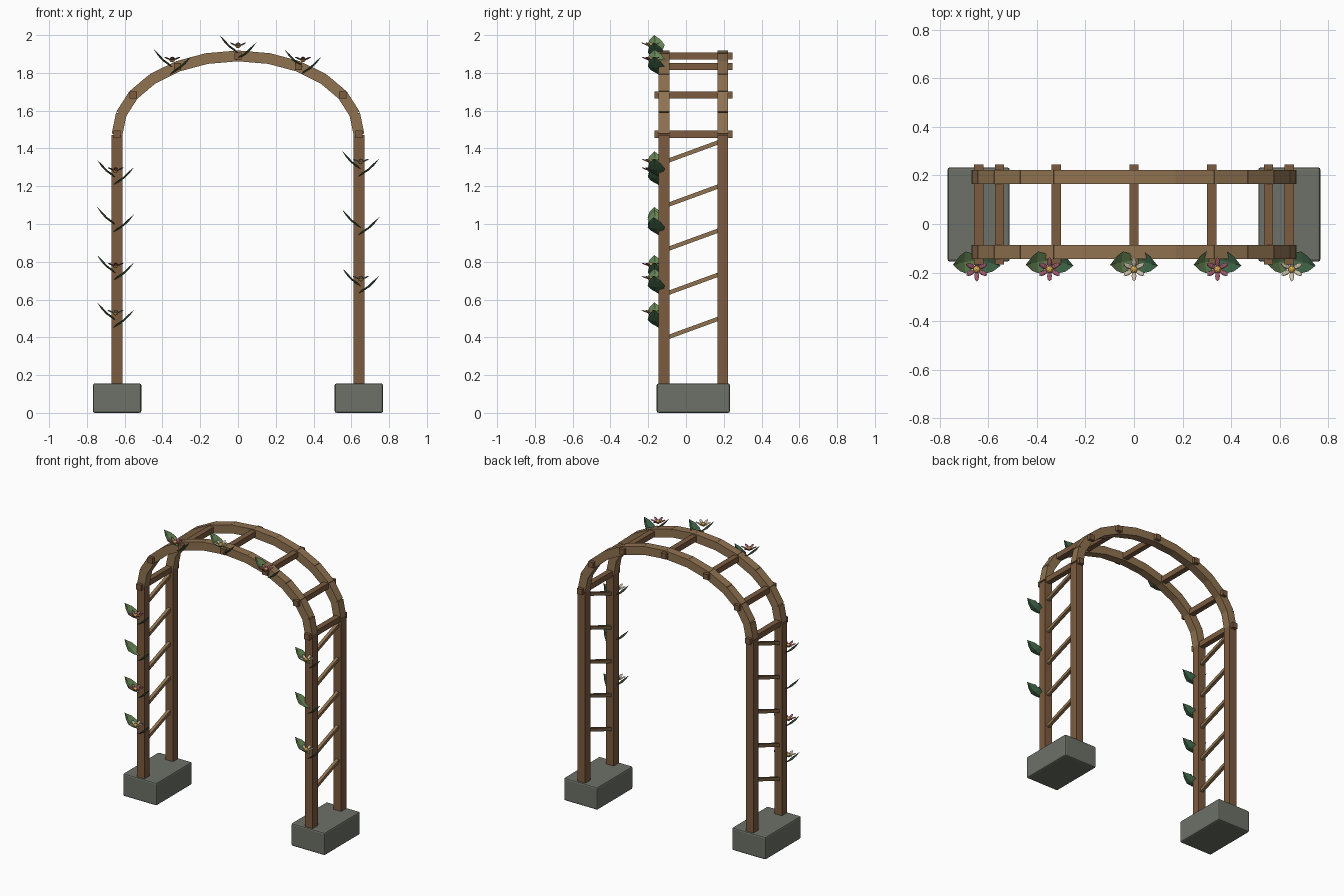
import bpy, bmesh, math
from mathutils import Matrix, Vector

if "Cube" in bpy.data.objects:
    bpy.data.objects.remove(bpy.data.objects["Cube"])

POST_X, Y_MID, Y_OFF = 0.64, 0.039, 0.155
SPRING_Z, RISE, BAR = 1.475, 0.415, 0.057


def material(name, rgb):
    m = bpy.data.materials.new(name)
    m.diffuse_color = (*rgb, 1)
    m.use_nodes = True
    m.node_tree.nodes["Principled BSDF"].inputs["Base Color"].default_value = m.diffuse_color
    return m


wood = material("brown_wood", (0.20, 0.105, 0.05))
light_wood = material("light_wood", (0.28, 0.17, 0.082))
stone = material("stone", (0.15, 0.165, 0.135))
green = material("light_leaf", (0.13, 0.23, 0.09))
dark_green = material("dark_leaf", (0.05, 0.13, 0.065))
pink = material("pink_petal", (0.36, 0.10, 0.16))
cream = material("cream_petal", (0.65, 0.55, 0.42))
gold = material("flower_gold", (0.70, 0.42, 0.08))


def finish(name, bm, mat):
    me = bpy.data.meshes.new(name)
    bm.to_mesh(me)
    bm.free()
    me.materials.append(mat)
    ob = bpy.data.objects.new(name, me)
    bpy.context.collection.objects.link(ob)
    return ob


def box(name, loc, size, mat, rot=Matrix()):
    bm = bmesh.new()
    bmesh.ops.create_cube(bm, size=1, matrix=Matrix.Translation(loc) @ rot @ Matrix.Diagonal((*size, 1)))
    return finish(name, bm, mat)


def arch_point(deg):
    a = math.radians(deg)
    return Vector((POST_X * math.cos(a), 0, SPRING_Z + RISE * math.sin(a)))


# stone feet, posts and slanted side slats
for side, sx in (("left", -POST_X), ("right", POST_X)):
    foot = box(side + "_foot", (sx, Y_MID, 0.078), (0.256, 0.388, 0.156), stone)
    bev = foot.modifiers.new("bevel", 'BEVEL')
    bev.width, bev.segments = 0.01, 2
    for y in (Y_MID - Y_OFF, Y_MID + Y_OFF):
        box(side + "_post", (sx, y, 0.805), (BAR, BAR, 1.33), wood)
    for i in range(5):
        box(side + "_slat", (sx, Y_MID, 0.45 + i * 0.2335), (0.022, 0.30, 0.022), light_wood,
            Matrix.Rotation(math.atan2(0.095, 0.26), 4, 'X'))

# two arches made of straight pieces
for y in (Y_MID - Y_OFF, Y_MID + Y_OFF):
    for i in range(12):
        a, b = arch_point(i * 15), arch_point(i * 15 + 15)
        d = b - a
        mid = (a + b) / 2
        box("arch_piece", (mid.x, y, mid.z), (d.length + 0.004, BAR, BAR), light_wood,
            Matrix.Rotation(-math.atan2(d.z, d.x), 4, 'Y'))

# cross bars over the top
for i in range(7):
    p = arch_point(i * 30)
    box("cross_bar", (p.x, Y_MID, p.z), (0.038, 0.412, 0.038), wood)


def leaf(origin, base, tip, mat):
    """Folded pointed leaf from base to tip, its width along y."""
    base, tip = Vector(base), Vector(tip)
    d = tip - base
    normal = d.cross(Vector((0, 1, 0))).normalized()
    if normal.z < 0:
        normal.negate()
    bm = bmesh.new()
    rows = []
    for t, w in ((0, 0), (0.2, 0.032), (0.45, 0.045), (0.72, 0.031), (1, 0)):
        c = Vector(origin) + base + d * t - normal * 0.012 * math.sin(math.pi * t)
        if w:
            rows.append([bm.verts.new(c + Vector((0, s * w, 0)) + normal * 0.01 * abs(s)) for s in (-1, 0, 1)])
        else:
            rows.append([bm.verts.new(c)])
    for r, q in zip(rows, rows[1:]):
        for k in (0, 1):
            pts = ([r[0]] if len(r) == 1 else [r[k], r[k + 1]])
            pts += ([q[0]] if len(q) == 1 else [q[k + 1], q[k]])
            bm.faces.new(pts)
    finish("leaf", bm, mat)


def flower(c, mat):
    """Upturned flower: six pointed petals round a gold ball."""
    bm = bmesh.new()
    for i in range(6):
        m = (Matrix.Translation(c) @ Matrix.Rotation(math.radians(30 + 60 * i), 4, 'Z')
             @ Matrix.Rotation(math.radians(-22), 4, 'Y') @ Matrix.Translation((0.03, 0, 0))
             @ Matrix.Diagonal((0.023, 0.010, 0.004, 1)) @ Matrix.Rotation(math.pi / 2, 4, 'Y'))
        bmesh.ops.create_uvsphere(bm, u_segments=6, v_segments=4, radius=1, matrix=m)
    finish("petals", bm, mat)
    bm = bmesh.new()
    bmesh.ops.create_icosphere(bm, subdivisions=2, radius=0.015,
                               matrix=Matrix.Translation(c + Vector((0, 0, 0.006))))
    finish("flower_centre", bm, gold)


# climbing sprigs: x, z, flower colour
sprigs = [(-0.648, 1.275, pink), (-0.648, 1.025, None), (-0.648, 0.77, pink), (-0.648, 0.52, cream),
          (0.65, 1.32, cream), (0.65, 1.01, None), (0.65, 0.70, cream),
          (-0.348, 1.86, pink), (0, 1.935, cream), (0.344, 1.86, pink)]
for x, z, bloom in sprigs:
    leaf((x, 0, z), (0.0, -0.15, -0.03), (-0.098, -0.168, 0.065), green)
    leaf((x, 0, z), (-0.012, -0.146, -0.068), (0.098, -0.172, 0.026), dark_green)
    if bloom:
        flower(Vector((x, -0.187, z + 0.005)), bloom)
